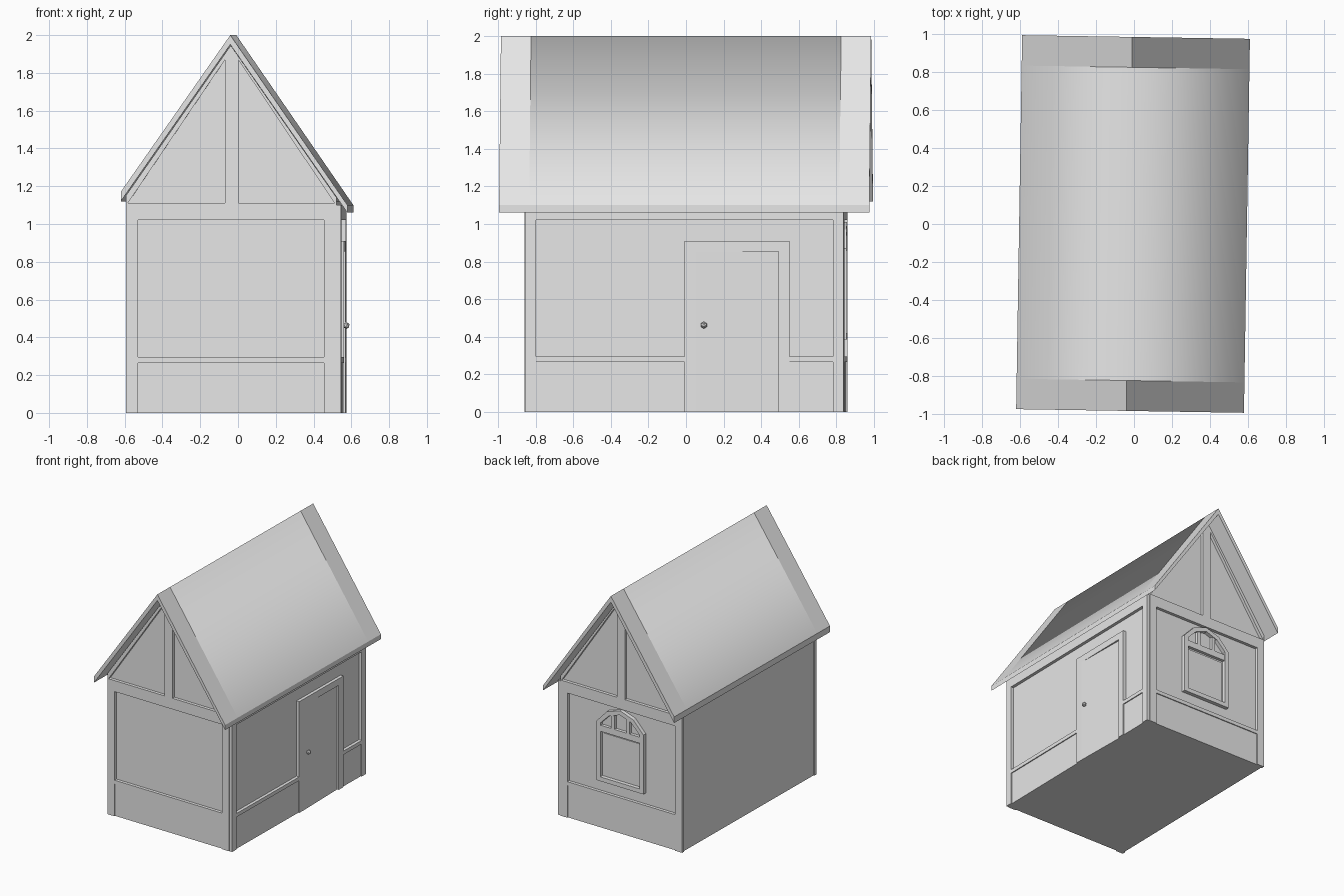
import bpy, bmesh
from mathutils import Matrix, Vector

if "Cube" in bpy.data.objects:
    bpy.data.objects.remove(bpy.data.objects["Cube"])

GREY = (0.8, 0.8, 0.8, 1)
plaster = bpy.data.materials.new("plain grey")
plaster.use_nodes = True
plaster.diffuse_color = GREY
plaster.node_tree.nodes["Principled BSDF"].inputs["Base Color"].default_value = GREY

# The whole house stands slightly turned on its plot
TURN = Matrix.Rotation(-0.016, 4, "Z")


def finish(name, bm):
    bmesh.ops.recalc_face_normals(bm, faces=bm.faces)
    bm.transform(TURN)
    mesh = bpy.data.meshes.new(name)
    bm.to_mesh(mesh)
    bm.free()
    mesh.materials.append(plaster)
    obj = bpy.data.objects.new(name, mesh)
    bpy.context.collection.objects.link(obj)
    return obj


def place(axis, u, z, depth):
    return Vector((depth, u, z)) if axis == "x" else Vector((u, depth, z))


def prism(name, pts, axis, lo, hi):
    """Extrude an upright outline along x or y."""
    bm = bmesh.new()
    a = [bm.verts.new(place(axis, u, z, lo)) for u, z in pts]
    b = [bm.verts.new(place(axis, u, z, hi)) for u, z in pts]
    bm.faces.new(a)
    bm.faces.new(b)
    for i in range(len(pts)):
        j = (i + 1) % len(pts)
        bm.faces.new((a[i], a[j], b[j], b[i]))
    return finish(name, bm)


def board(name, axis, u0, u1, z0, z1, lo, hi):
    return prism(name, [(u0, z0), (u1, z0), (u1, z1), (u0, z1)], axis, lo, hi)


def ring(name, outer, inner, axis, lo, hi):
    """Frame between two outlines with equal point counts."""
    bm = bmesh.new()
    loops = [[bm.verts.new(place(axis, u, z, d)) for u, z in pts]
             for pts, d in ((outer, lo), (outer, hi), (inner, hi), (inner, lo))]
    for k in range(4):
        p, q = loops[k], loops[(k + 1) % 4]
        for i in range(len(outer)):
            j = (i + 1) % len(outer)
            bm.faces.new((p[i], p[j], q[j], q[i]))
    return finish(name, bm)


CORE, FACE = 0.825, 0.85        # wall plane and timber plane along y
LEFT, RIGHT = -0.58, 0.535      # wall extents along x
SIDE = 0.56                     # timber plane of the door wall
RIDGE = -0.025

# Solid walls with gables
prism("walls", [(LEFT + 0.008, 0), (RIGHT, 0), (RIGHT, 1.12), (RIDGE, 1.93), (LEFT + 0.008, 1.14)],
      "y", -CORE, CORE)

# Timber framing on both gable ends
for end, s in (("front", -1), ("back", 1)):
    lo, hi = sorted((s * CORE, s * FACE))
    low_lo, low_hi = sorted((s * CORE, s * (FACE - 0.008)))
    board(end + "_post_a", "y", LEFT, -0.515, 0, 1.02, lo, hi)
    board(end + "_post_b", "y", 0.47, RIGHT, 0, 1.02, lo, hi)
    board(end + "_beam", "y", LEFT, RIGHT, 1.02, 1.11, lo, hi)
    board(end + "_rail", "y", -0.515, 0.47, 0.265, 0.295, lo, hi)
    board(end + "_skirt", "y", -0.515, 0.47, 0, 0.265, low_lo, low_hi)
    board(end + "_king_post", "y", -0.055, 0.015, 1.11, 1.87, lo, hi)
    prism(end + "_rafter_a", [(LEFT, 1.11), (-0.57, 1.11), (-0.055, 1.87), (RIDGE, 1.87),
                              (RIDGE, 1.945), (LEFT, 1.15)], "y", lo, hi)
    prism(end + "_rafter_b", [(0.525, 1.11), (RIGHT, 1.11), (RIGHT, 1.14), (RIDGE, 1.945),
                              (RIDGE, 1.87), (0.015, 1.87)], "y", lo, hi)

# Timber framing on the door wall
EDGE = FACE - 0.004
board("side_post_front", "x", -EDGE, -0.79, 0, 1.02, RIGHT, SIDE)
board("side_post_back", "x", 0.79, EDGE, 0, 1.02, RIGHT, SIDE)
board("side_beam", "x", -EDGE, EDGE, 1.02, 1.1, RIGHT, SIDE)
for name, a, b in (("front", -0.79, 0.0), ("back", 0.56, 0.79)):
    board("side_rail_" + name, "x", a, b, 0.265, 0.295, RIGHT, SIDE)
    board("side_skirt_" + name, "x", a, b, 0, 0.265, RIGHT, SIDE - 0.008)

# Door casing and a leaf standing slightly ajar
board("door_jamb_front", "x", 0.0, 0.06, 0, 0.91, RIGHT, SIDE)
board("door_jamb_back", "x", 0.5, 0.56, 0, 0.91, RIGHT, SIDE)
board("door_head", "x", 0.06, 0.5, 0.855, 0.91, RIGHT, SIDE)
leaf = board("door_leaf", "x", 0.06, 0.5, 0, 0.855, RIGHT, SIDE)
for v in leaf.data.vertices:
    if v.co.y > 0.3 and v.co.x > 0.55:
        v.co.x -= 0.014

# Door knob
bm = bmesh.new()
bmesh.ops.create_icosphere(bm, subdivisions=1, radius=0.019,
                           matrix=Matrix.Translation((SIDE + 0.012, 0.104, 0.462)))
finish("door_knob", bm)

# Arched window on the back
MID = -0.015


def arch(half, bottom, shoulder, haunch, top):
    right = [(half, bottom), (half, shoulder), (half * 0.56, haunch)]
    outline = right + [(0, top)] + [(-x, z) for x, z in reversed(right)]
    return [(x + MID, z) for x, z in outline]


ring("window_frame", arch(0.215, 0.385, 0.87, 0.97, 1.01),
     arch(0.18, 0.42, 0.86, 0.94, 0.975), "y", CORE, FACE + 0.006)
board("window_transom", "y", MID - 0.18, MID + 0.18, 0.79, 0.84, CORE, FACE)
for name, x in (("a", -0.07), ("b", 0.07)):
    board("window_mullion_" + name, "y", MID + x - 0.014, MID + x + 0.014, 0.84, 0.95, CORE, FACE)
board("window_pane", "y", MID - 0.165, MID + 0.165, 0.435, 0.775, CORE, CORE + 0.008)

# Roof: a folded slab with softly shaded middle and crisp verges
profile = [(-0.605, 1.12), (-0.605, 1.17), (RIDGE, 2.0), (0.595, 1.10), (0.595, 1.06), (RIDGE, 1.95)]
bm = bmesh.new()
rows = [[bm.verts.new((x, y, z)) for x, z in profile] for y in (-0.985, -CORE, CORE, 0.985)]
for r in range(3):
    for i in range(6):
        j = (i + 1) % 6
        face = bm.faces.new((rows[r][i], rows[r][j], rows[r + 1][j], rows[r + 1][i]))
        face.smooth = r == 1 and i in (1, 2)
for row in (rows[0], rows[-1]):
    bm.faces.new((row[0], row[1], row[2], row[5]))
    bm.faces.new((row[2], row[3], row[4], row[5]))
finish("roof", bm)
